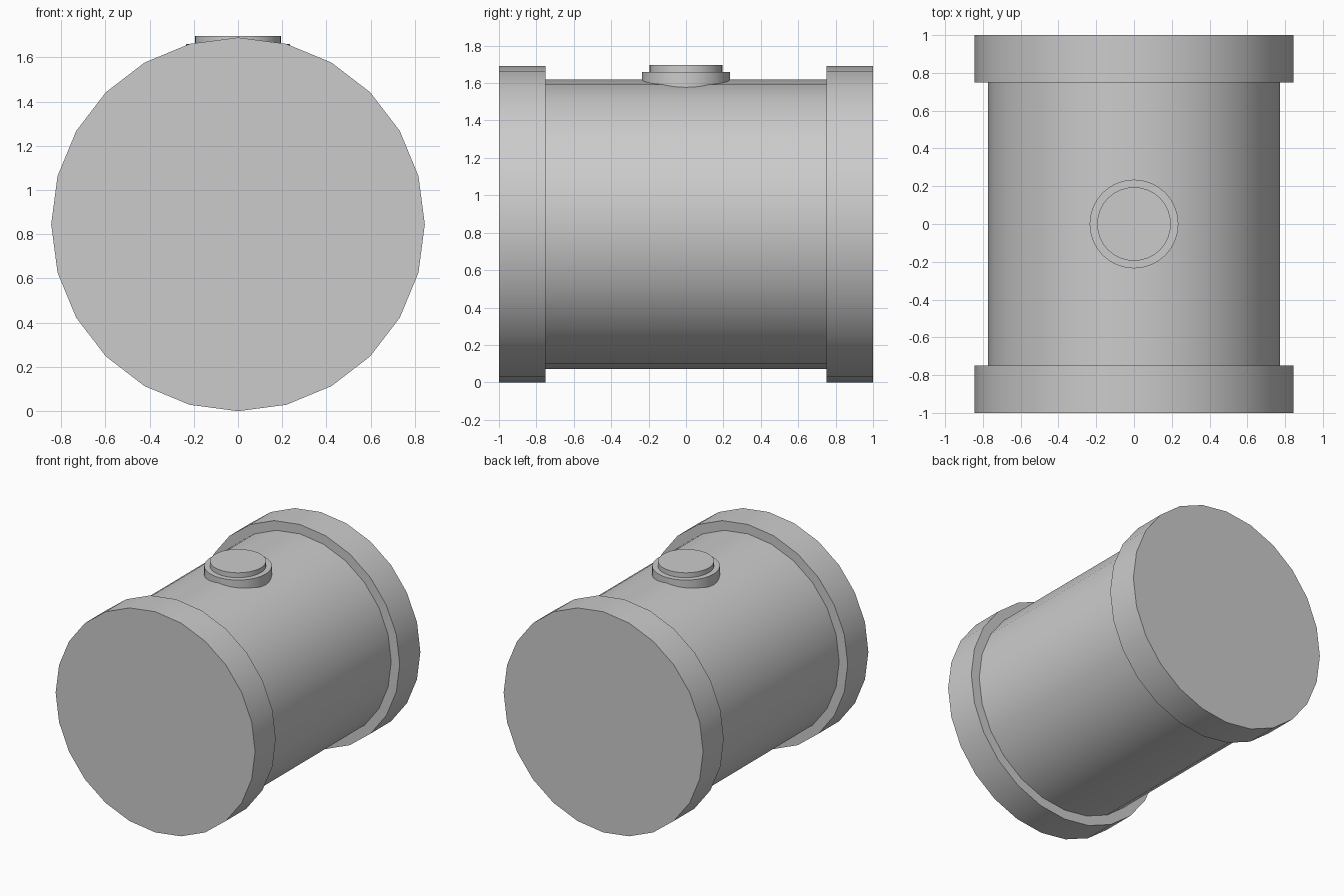
import bpy, bmesh
from math import radians, pi, cos, sin
from mathutils import Matrix

if "Cube" in bpy.data.objects:
    bpy.data.objects.remove(bpy.data.objects["Cube"])


def lathe(name, profile, sides, matrix):
    """Revolve (radius, height) points about local z and cap both ends."""
    bm = bmesh.new()
    rings = [[bm.verts.new((r * cos(2 * pi * i / sides), r * sin(2 * pi * i / sides), h))
              for i in range(sides)] for r, h in profile]
    for a, b in zip(rings, rings[1:]):
        for i in range(sides):
            j = (i + 1) % sides
            bm.faces.new((a[i], a[j], b[j], b[i]))
    bm.faces.new(rings[0][::-1])
    bm.faces.new(rings[-1])
    bm.transform(matrix)
    bmesh.ops.recalc_face_normals(bm, faces=bm.faces)
    mesh = bpy.data.meshes.new(name)
    bm.to_mesh(mesh)
    bm.free()
    obj = bpy.data.objects.new(name, mesh)
    bpy.context.collection.objects.link(obj)
    bpy.ops.object.select_all(action='DESELECT')
    obj.select_set(True)
    bpy.context.view_layer.objects.active = obj
    bpy.ops.object.shade_smooth_by_angle(angle=radians(30))
    return obj


R_RIM, R_BODY = 0.845, 0.773

# Barrel lying along y, with a raised rim at each end
lie_down = Matrix.Translation((0, 0, R_RIM)) @ Matrix.Rotation(radians(90), 4, 'X')
lathe("barrel",
      [(R_RIM, -1), (R_RIM, -0.75), (R_BODY, -0.75),
       (R_BODY, 0.75), (R_RIM, 0.75), (R_RIM, 1)],
      24, lie_down)

# Stepped filler cap on top
lathe("filler_cap",
      [(0.235, 1.5), (0.235, 1.66), (0.195, 1.66), (0.195, 1.697)],
      32, Matrix.Identity(4))
